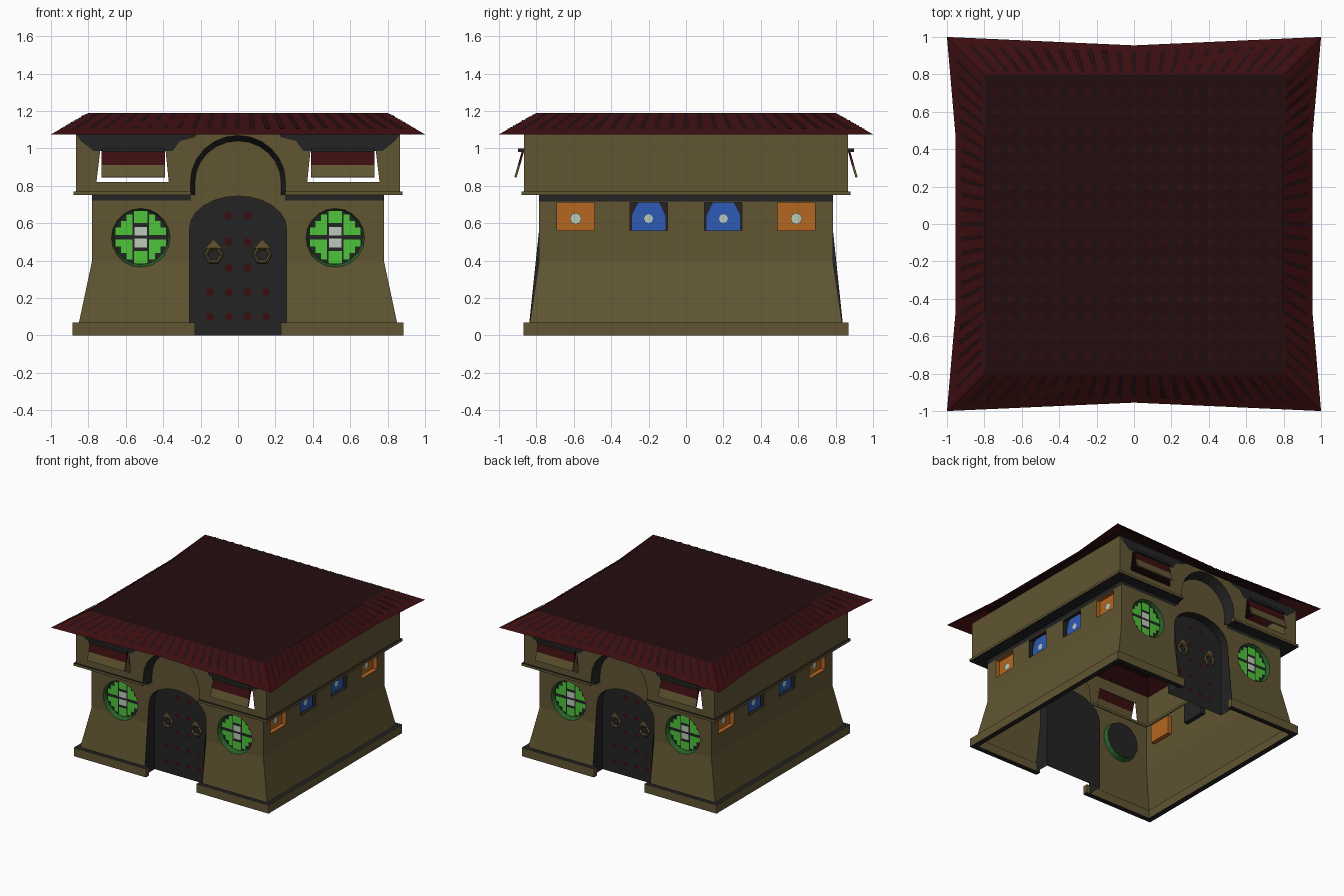
import bpy, bmesh, math
from mathutils import Vector

if "Cube" in bpy.data.objects:
    bpy.data.objects.remove(bpy.data.objects["Cube"])

def mat(name, r, g, b):
    m = bpy.data.materials.new(name)
    m.diffuse_color = (r, g, b, 1)
    m.use_nodes = True
    m.node_tree.nodes["Principled BSDF"].inputs["Base Color"].default_value = m.diffuse_color
    return m

OLIVE = mat("olive plaster", .120, .092, .033)
DARK = mat("charcoal", .017, .017, .017)
RED = mat("roof red", .044, .0042, .005)
TILE = mat("roof dark", .016, .004, .0048)
DOT = mat("roof spot", .028, .004, .0047)
GREEN = mat("glass green", .075, .55, .042)
DGREEN = mat("frame green", .022, .115, .022)
PALE = mat("pale glass", .50, .60, .48)
ORANGE = mat("orange glass", .46, .135, .016)
BLUE = mat("blue glass", .028, .10, .47)

# ---- helpers: every wall uses local (u along, d outward, z), k = side (0 front, 1 right, 2 back, 3 left)
def place(k, u, d, z):
    return Vector([(u, -d, z), (d, u, z), (-u, d, z), (-d, -u, z)][k])

def finish(name, bm, *mats):
    me = bpy.data.meshes.new(name)
    bm.to_mesh(me)
    bm.free()
    for m in mats:
        me.materials.append(m)
    ob = bpy.data.objects.new(name, me)
    bpy.context.collection.objects.link(ob)
    return ob

def panel(name, k, loops, depth, m, fill=False):
    """Flat shapes on a wall; with fill, the loops after the first are holes."""
    f = depth if callable(depth) else (lambda z: depth)
    bm = bmesh.new()
    edges = []
    for lp in loops:
        vs = [bm.verts.new((u, 0, z)) for u, z in lp]
        if fill:
            edges += [bm.edges.new((vs[i - 1], vs[i])) for i in range(len(vs))]
        else:
            bm.faces.new(vs)
    if fill:
        bmesh.ops.triangle_fill(bm, edges=edges, use_beauty=True, use_dissolve=False)
    if callable(depth):
        bmesh.ops.bisect_plane(bm, geom=bm.verts[:] + bm.edges[:] + bm.faces[:],
                               plane_co=(0, 0, .4), plane_no=(0, 0, 1))
    for v in bm.verts:
        v.co = place(k, v.co.x, f(v.co.z), v.co.z)
    bm.normal_update()
    out = place(k, 0, 1, 0)
    for fc in bm.faces:
        if fc.normal.dot(out) < 0:
            fc.normal_flip()
    return finish(name, bm, m)

def strip(name, k, la, da, lb, db, m, closed=True):
    """Band between two loops at two depths."""
    fa, fb = [(d if callable(d) else (lambda z, d=d: d)) for d in (da, db)]
    bm = bmesh.new()
    a = [bm.verts.new(place(k, u, fa(z), z)) for u, z in la]
    b = [bm.verts.new(place(k, u, fb(z), z)) for u, z in lb]
    for i in range(0 if closed else 1, len(a)):
        bm.faces.new((a[i - 1], a[i], b[i], b[i - 1]))
    return finish(name, bm, m)

def box(name, k, u0, u1, d0, d1, z0, z1, m, flat=None):
    """Box; flat = colour of top and bottom."""
    bm = bmesh.new()
    bmesh.ops.create_cube(bm, size=1)
    for v in bm.verts:
        x, y, z = v.co + Vector((.5, .5, .5))
        v.co = place(k, u0 + (u1 - u0) * x, d0 + (d1 - d0) * y, z0 + (z1 - z0) * z)
    bmesh.ops.recalc_face_normals(bm, faces=bm.faces)
    for fc in bm.faces:
        fc.material_index = int(abs(fc.normal.z) > .5)
    return finish(name, bm, m, flat or m)

def rect(u0, u1, z0, z1):
    return [(u0, z0), (u1, z0), (u1, z1), (u0, z1)]

def circle(u, z, r, n):
    return [(u + r * math.sin(2 * math.pi * i / n), z + r * math.cos(2 * math.pi * i / n)) for i in range(n)]

def arch(w, z0, zs, h, n=12):
    """Open arch path, left foot to right foot: straight to zs, then a curve of height h."""
    return [(-w, z0)] + [(-w * math.cos(math.pi * i / n), zs + h * math.sin(math.pi * i / n))
                         for i in range(n + 1)] + [(w, z0)]

def mirror(lp):
    return [(-u, z) for u, z in lp]

front_d = lambda z: .785 + .06 * max(0, 1 - z / .4)
side_d = lambda z: .78 + .085 * max(0, 1 - z / .4)

# ---- front and back
for k in (0, 2):
    door = arch(.26, 0, .57, .175)
    niche_in, niche_out = arch(.23, .75, .82, .22), arch(.255, .75, .82, .25)
    rounds = [circle(s * .52, .522, .157, 20) for s in (-1, 1)]
    wall = ([(-.865, 0)] + door + [(.865, 0), (.78, .4), (.78, .75)] + niche_in[::-1]
            + [(-.78, .75), (-.78, .4)])
    panel("lower_front_wall", k, [wall] + rounds, front_d, OLIVE, True)

    # door with studs and ring handles
    strip("door_reveal", k, door, front_d, door, .71, DARK, False)
    panel("door", k, [door], .71, DARK)
    spots = [(x, z) for z in (.10, .23) for x in (-.15, -.05, .05, .15)]
    spots += [(x, z) for z in (.36, .50, .64) for x in (-.05, .05)]
    panel("door_studs", k, [circle(x, z, .022, 8) for x, z in spots], .717, RED)
    for s in (-1, 1):
        bpy.ops.mesh.primitive_torus_add(major_segments=6, minor_segments=4, major_radius=.042,
                                         minor_radius=.011, location=place(k, s * .13, .727, .43),
                                         rotation=(math.pi / 2, 0, 0))
        ring = bpy.context.object
        ring.name = "door_handle"
        ring.data.materials.append(OLIVE)
        panel("handle_mount", k, [[(s * .13 - .045, .465), (s * .13 + .045, .465), (s * .13, .515)]], .735, OLIVE)

    # round windows with blocky glass
    for s, hole in zip((-1, 1), rounds):
        inner = circle(s * .52, .526, .146, 20)
        strip("round_window_frame", k, hole, front_d, inner, .75, DGREEN)
        panel("round_window_back", k, [inner], .75, DARK)
        def four(*rs):
            return [rect(s * .52 + min(a * u0, a * u1), s * .52 + max(a * u0, a * u1),
                         .526 + min(b * z0, b * z1), .526 + max(b * z0, b * z1))
                    for u0, u1, z0, z1 in rs for a in (-1, 1) for b in (-1, 1)]
        panel("round_window_glass", k, four((.043, .135, .012, .05), (.043, .105, .05, .085),
              (.043, .075, .085, .12), (0, .035, .075, .14)), .755, GREEN)
        panel("round_window_centre", k, four((0, .033, .008, .055)), .755, PALE)

    # upper storey with niche and shuttered openings
    hole = [(.37, .82), (.757, .82), (.737, .985), (.387, .985)]
    upper = [(-.865, .75)] + niche_out + [(.865, .75), (.865, 1.08), (-.865, 1.08)]
    panel("upper_front_wall", k, [upper, hole, mirror(hole)], .865, OLIVE, True)
    strip("niche_reveal", k, niche_out, .866, niche_in, front_d, DARK, False)
    shade = [(.865, 1.075), (.84, 1.04), (.77, .985), (.35, .985), (.31, 1.04), (.20, 1.075), (.20, 1.06)]
    shade = shade[:5] + [(.23, 1.06), (.22, 1.075)]
    panel("eave_band", k, [shade, mirror(shade)], .869, DARK)
    for s in (-1, 1):
        a, b = sorted((s * .39, s * .73))
        rows = [(.872, .985), (.893, .91), (.912, .845)]
        for (d0, z0), (d1, z1), m in zip(rows, rows[1:], (RED, OLIVE)):
            sh = strip("shutter", k, [(a, z0), (b, z0)], d0, [(a, z1), (b, z1)], d1, m, False)
            sol = sh.modifiers.new("thickness", 'SOLIDIFY')
            sol.thickness, sol.offset = .012, 0
        box("shutter_rail", k, a, b, .865, .897, .98, 1.0, DARK)
        # ledge, shadow band and plinth beside the door
        a, b = sorted((s * .25, s * .88))
        box("front_ledge", k, a, b, .78, .88, .75, .77, OLIVE, DARK)
        a, b = sorted((s * .25, s * .78))
        panel("under_ledge_band", k, [rect(a, b, .722, .75)], .789, DARK)
        a, b = sorted((s * .23, s * .885))
        box("front_plinth", k, a, b, .825, .868, 0, .07, OLIVE, DARK)

# ---- left and right sides
for k in (1, 3):
    centres = (-.59, -.2, .2, .59)
    holes = [rect(c - .1, c + .1, .562, .712) for c in centres]
    wall = [(-.845, 0), (.845, 0), (.785, .4), (.785, .75), (-.785, .75), (-.785, .4)]
    panel("lower_side_wall", k, [wall] + holes, side_d, OLIVE, True)
    panel("under_ledge_band", k, [rect(-.785, .785, .715, .75)], .784, DARK)
    for c, hole in zip(centres, holes):
        outer = abs(c) > .4
        strip("side_window_reveal", k, hole, side_d, hole, .745, ORANGE if outer else DARK)
        panel("side_window_pane", k, [hole], .745, ORANGE if outer else DARK)
        if not outer:
            panel("blue_glass", k, [[(c - .09, .562), (c + .09, .562), (c + .09, .64), (c + .055, .712),
                                     (c - .055, .712), (c - .09, .64)]], .75, BLUE)
        panel("side_window_light", k, [circle(c, .625, .031 if outer else .024, 8)], .754, PALE)
    panel("upper_side_wall", k, [rect(-.865, .865, .75, 1.08)], .865, OLIVE)
    box("side_ledge", k, -.78, .78, .775, .88, .75, .77, OLIVE, DARK)
    box("side_plinth", k, -.825, .825, .84, .885, 0, .07, OLIVE, DARK)

# ---- roof: curved eaves rising to a flat top
EZ, TZ, T = 1.075, 1.19, .8
eave = [(-1, -1), (0, -.955), (1, -1), (.955, -.48), (.955, .48),
        (1, 1), (0, .955), (-1, 1), (-.955, .48), (-.955, -.48)]
bm = bmesh.new()
low = [bm.verts.new((x, y, EZ)) for x, y in eave]
top = [bm.verts.new((max(-T, min(T, x)), max(-T, min(T, y)), TZ)) for x, y in eave]
for i in range(10):
    bm.faces.new((low[i - 1], low[i], top[i], top[i - 1]))
bm.faces.new(top).material_index = 1
bmesh.ops.recalc_face_normals(bm, faces=bm.faces)
finish("roof", bm, RED, TILE)

# dark tile grooves on the slopes
bm = bmesh.new()
for k in range(4):
    for i in range(-11, 12):
        def point(u, t):
            e = .955 + .045 * (abs(u) if k % 2 == 0 else max(0, abs(u) - .48) / .52)
            return bm.verts.new(place(k, u * (1 - .2 * t), e + (T - e) * t, EZ + (TZ - EZ) * t + .005))
        u = i * .083
        bm.faces.new([point(u - .014, .2), point(u + .014, .2), point(u + .014, .95), point(u - .014, .95)])
finish("roof_grooves", bm, TILE)

# rows of faint spots on the flat top
bm = bmesh.new()
for i in range(-9, 10):
    for j in range(-7, 8):
        vs = [bm.verts.new((i * .0825 + u, j * .1 + v, TZ + .003)) for u, v in circle(0, 0, .021, 6)]
        bm.faces.new(vs).normal_update()
for fc in bm.faces:
    if fc.normal.z < 0:
        fc.normal_flip()
finish("roof_spots", bm, DOT)
